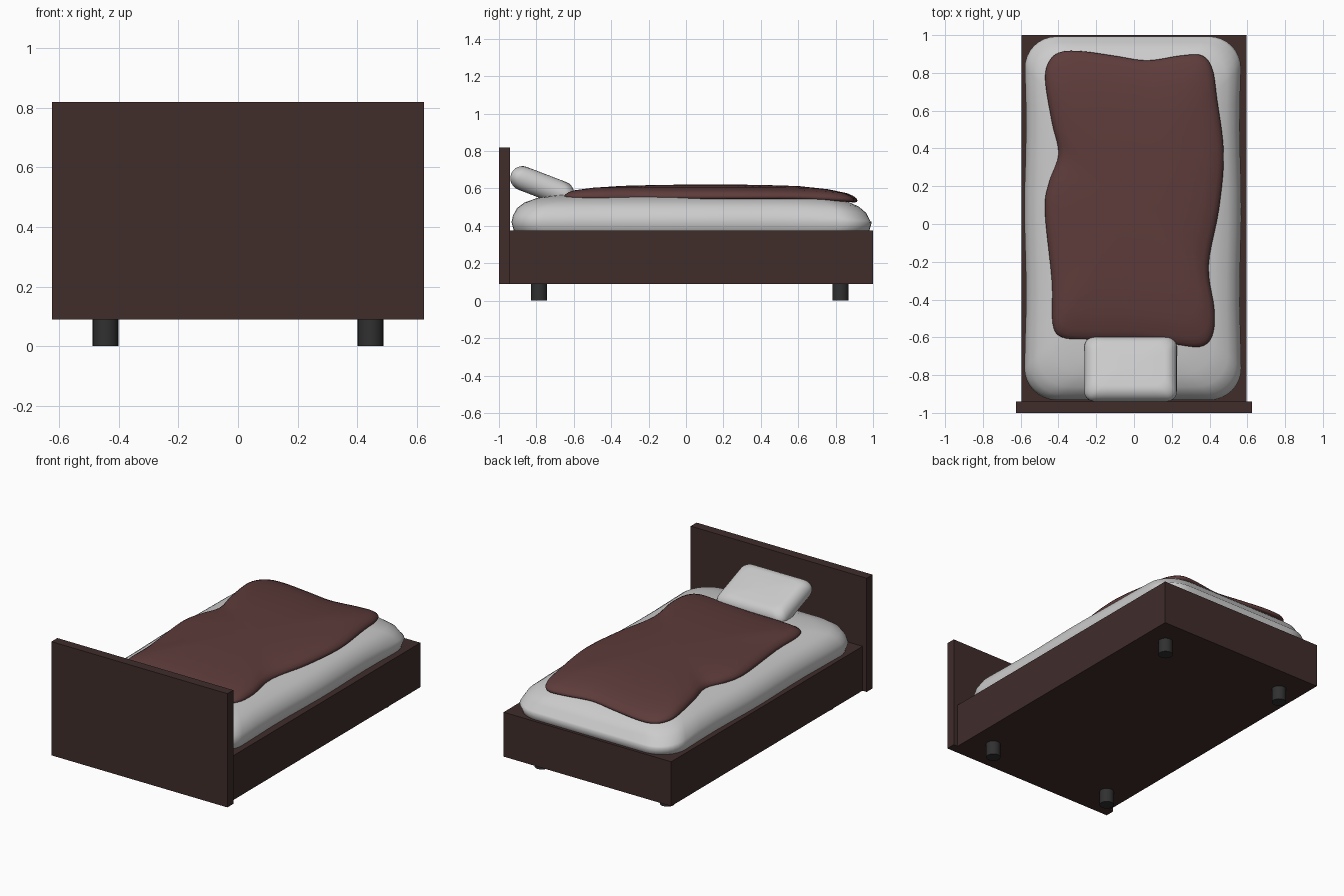
import bpy, bmesh, math
from mathutils import Vector, Matrix

if "Cube" in bpy.data.objects:
    bpy.data.objects.remove(bpy.data.objects["Cube"])


def material(name, rgb):
    m = bpy.data.materials.new(name)
    m.diffuse_color = (*rgb, 1)
    m.use_nodes = True
    m.node_tree.nodes["Principled BSDF"].inputs["Base Color"].default_value = m.diffuse_color
    return m


WOOD = material("dark_wood", (0.05, 0.026, 0.024))
CLOTH = material("blanket_cloth", (0.11, 0.045, 0.043))
BLACK = material("leg_black", (0.03, 0.03, 0.03))


def box(name, lo, hi, mat):
    lo, hi = Vector(lo), Vector(hi)
    bpy.ops.mesh.primitive_cube_add(size=1, location=(lo + hi) / 2)
    o = bpy.context.object
    o.name = name
    o.scale = hi - lo
    o.data.materials.append(mat)


def loft(name, rings, mat=None):
    """Skin a stack of equal-length rings and close both ends with a fan."""
    bm = bmesh.new()
    rows = [[bm.verts.new(p) for p in r] for r in rings]
    n = len(rows[0])
    for a, b in zip(rows, rows[1:]):
        for i in range(n):
            j = (i + 1) % n
            bm.faces.new((a[i], a[j], b[j], b[i]))
    for row in (rows[0], rows[-1]):
        c = bm.verts.new(sum((v.co for v in row), Vector()) / n)
        for i in range(n):
            bm.faces.new((row[i], row[(i + 1) % n], c))
    bmesh.ops.recalc_face_normals(bm, faces=bm.faces)
    for f in bm.faces:
        f.smooth = True
    me = bpy.data.meshes.new(name)
    bm.to_mesh(me)
    bm.free()
    o = bpy.data.objects.new(name, me)
    bpy.context.collection.objects.link(o)
    if mat:
        me.materials.append(mat)
    return o


def rounded_rect(hw, hl, r, edge=10, arc=8):
    """Rounded rectangle with subdivided straight edges."""
    pts = []
    for k, (sx, sy) in enumerate(((1, 1), (-1, 1), (-1, -1), (1, -1))):
        c = Vector((sx * (hw - r), sy * (hl - r)))
        for i in range(arc + 1):
            a = math.pi / 2 * (k + i / arc)
            pts.append(c + r * Vector((math.cos(a), math.sin(a))))
        nx, ny = ((-1, 1), (-1, -1), (1, -1), (1, 1))[k]
        a = math.pi / 2 * (k + 1)
        end = Vector((nx * (hw - r), ny * (hl - r))) + r * Vector((math.cos(a), math.sin(a)))
        start = pts[-1].copy()
        pts += [start.lerp(end, i / edge) for i in range(1, edge)]
    return pts


def smooth_loop(ctrl, steps=5):
    """Closed Catmull-Rom curve through the control points."""
    p = [Vector(c) for c in ctrl]
    n, out = len(p), []
    for i in range(n):
        a, b, c, d = (p[(i + k) % n] for k in (-1, 0, 1, 2))
        for s in range(steps):
            t = s / steps
            out.append(0.5 * (2 * b + (c - a) * t + (2 * a - 5 * b + 4 * c - d) * t * t
                              + (3 * b - a - 3 * c + d) * t ** 3))
    return out


def droop(y):
    return 0.03 * max(0, (y - 0.5) / 0.5) ** 2


# frame and headboard
box("bed_base", (-0.595, -0.94, 0.09), (0.595, 1.0, 0.375), WOOD)
box("headboard", (-0.625, -1.0, 0.09), (0.625, -0.94, 0.82), WOOD)

# legs
for x in (-0.445, 0.445):
    for y in (-0.785, 0.825):
        bpy.ops.mesh.primitive_cylinder_add(vertices=24, radius=0.043, depth=0.1, location=(x, y, 0.05))
        leg = bpy.context.object
        leg.name = "leg"
        leg.data.materials.append(BLACK)
        bpy.ops.object.shade_smooth_by_angle()

# mattress: bulging sides, slightly uneven
rings = []
for inset, z in ((0.04, 0.34), (0.012, 0.375), (0, 0.42), (0.008, 0.455), (0.03, 0.495),
                 (0.07, 0.525), (0.14, 0.55), (0.25, 0.565), (0.4, 0.57)):
    hw, hl = 0.57 - inset, 0.963 - inset
    ring = []
    for p in rounded_rect(hw, hl, min(0.17, hw * 0.95)):
        y = p.y + 0.03
        x = p.x * (1 + 0.008 * math.sin(7 * y + 1)) - 0.006
        ring.append((x, y, z - (droop(y) if z > 0.45 else 0)))
    rings.append(ring)
loft("mattress", rings)

# blanket with wavy outline
outline = smooth_loop([
    (-0.47, 0.76), (-0.45, 0.86), (-0.39, 0.91), (-0.28, 0.915), (-0.1, 0.89), (0.07, 0.866),
    (0.25, 0.892), (0.36, 0.892), (0.415, 0.82), (0.44, 0.66), (0.475, 0.37), (0.45, 0.08),
    (0.395, -0.22), (0.425, -0.45), (0.415, -0.59), (0.35, -0.65), (0.2, -0.64), (0, -0.62),
    (-0.25, -0.615), (-0.38, -0.6), (-0.43, -0.53), (-0.435, -0.3), (-0.472, 0.07),
    (-0.45, 0.22), (-0.4, 0.37), (-0.435, 0.54)])
centre = Vector((0, 0.13))
rings = []
for s, z in ((0.5, 0.55), (0.9, 0.545), (0.98, 0.544), (0.995, 0.549), (1, 0.557), (0.993, 0.567),
             (0.97, 0.579), (0.93, 0.59), (0.8, 0.604), (0.6, 0.614), (0.35, 0.619), (0.12, 0.621)):
    ring = []
    for p in outline:
        q = centre + s * (p - centre)
        ring.append((q.x, q.y, z - droop(q.y)))
    rings.append(ring)
loft("blanket", rings, CLOTH)

# pillow leaning on the headboard
rings, r = [], 0.065
for i in range(13):
    a = math.pi * (i / 12 - 0.5) * 0.98
    inset = r * (1 - math.cos(a))
    rings.append([(p.x, p.y, r * math.sin(a)) for p in
                  rounded_rect(0.245 - inset, 0.178 - inset, 0.05, edge=8, arc=6)])
pillow = loft("pillow", rings)
pillow.matrix_world = Matrix.Translation((-0.018, -0.769, 0.614)) @ Matrix.Rotation(math.radians(-21), 4, 'X')
